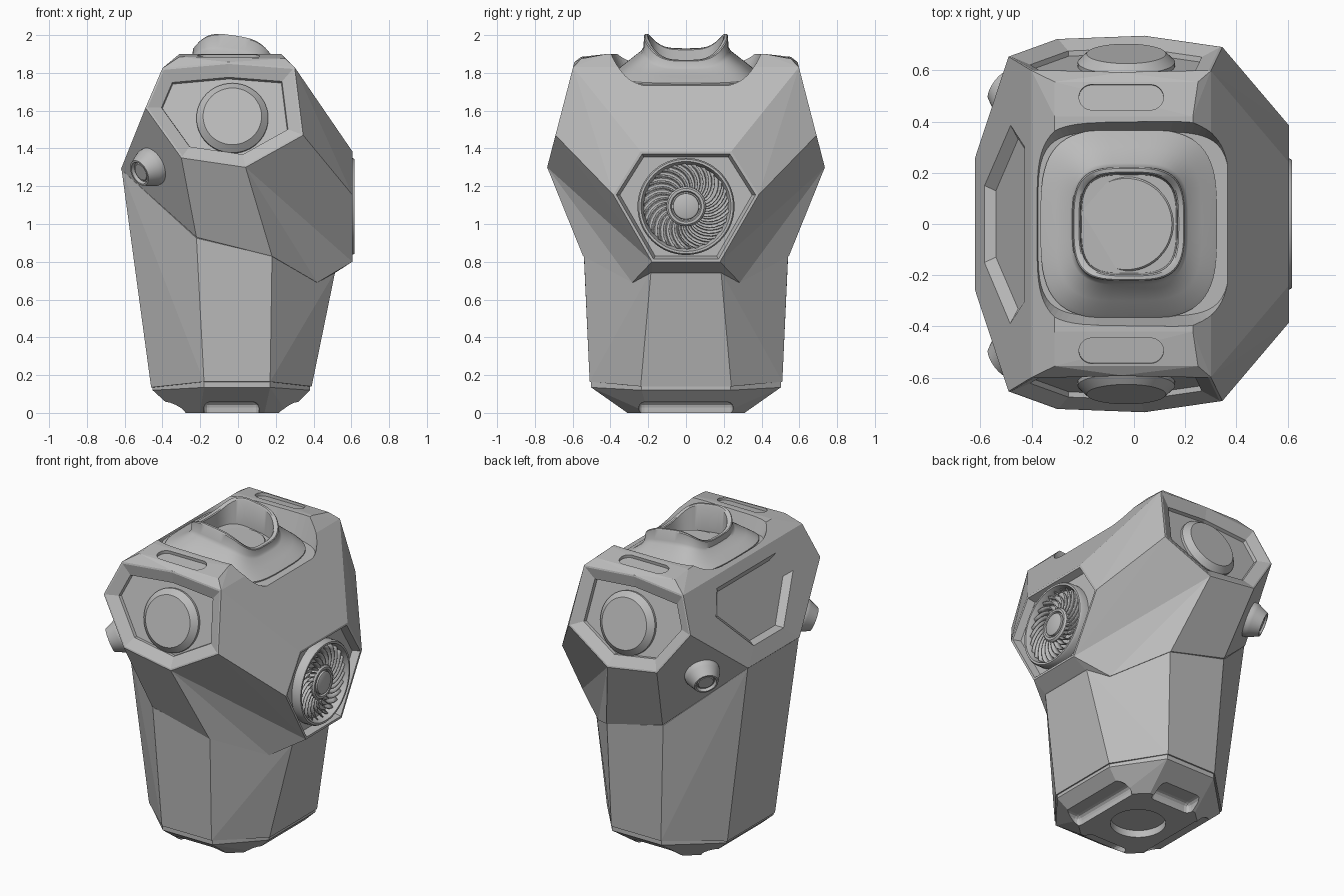
import bpy, bmesh, math
from mathutils import Vector, Matrix

cube = bpy.data.objects.get("Cube")
if cube:
    bpy.data.objects.remove(cube, do_unlink=True)

grey = bpy.data.materials.new("warm_grey")
grey.use_nodes = True
COL = (0.5, 0.5, 0.5, 1)
grey.diffuse_color = COL
grey.node_tree.nodes["Principled BSDF"].inputs["Base Color"].default_value = COL


def finish(bm, name, smooth=False):
    bmesh.ops.recalc_face_normals(bm, faces=bm.faces)
    me = bpy.data.meshes.new(name)
    bm.to_mesh(me)
    bm.free()
    me.materials.append(grey)
    ob = bpy.data.objects.new(name, me)
    bpy.context.collection.objects.link(ob)
    if smooth:
        bpy.ops.object.select_all(action='DESELECT')
        ob.select_set(True)
        bpy.context.view_layer.objects.active = ob
        bpy.ops.object.shade_smooth_by_angle(angle=math.radians(35))
    return ob


def hull(points):
    """Faceted solid around points, mirrored left to right."""
    bm = bmesh.new()
    for x, y, z in points:
        for s in (1, -1):
            bm.verts.new((x, y * s, z))
    res = bmesh.ops.convex_hull(bm, input=bm.verts)
    junk = {g for g in res["geom_interior"] + res["geom_unused"]
            if isinstance(g, bmesh.types.BMVert)}
    bmesh.ops.delete(bm, geom=list(junk), context='VERTS')
    bmesh.ops.dissolve_limit(bm, angle_limit=math.radians(2), verts=bm.verts, edges=bm.edges)
    bmesh.ops.recalc_face_normals(bm, faces=bm.faces)
    return bm


def loft(rings):
    bm = bmesh.new()
    loops = [[bm.verts.new(p) for p in r] for r in rings]
    n = len(loops[0])
    for a, b in zip(loops, loops[1:]):
        for i in range(n):
            bm.faces.new((a[i], a[(i + 1) % n], b[(i + 1) % n], b[i]))
    bm.faces.new(loops[0])
    bm.faces.new(loops[-1])
    return bm


def lathe(name, profile, loc, axis, n=48):
    """Round part from (radius, height) pairs along an axis."""
    m = Matrix.Translation(loc) @ Vector(axis).to_track_quat('Z', 'Y').to_matrix().to_4x4()
    rings = [[m @ Vector((r * math.cos(math.tau * i / n), r * math.sin(math.tau * i / n), h))
              for i in range(n)] for r, h in profile]
    return finish(loft(rings), name, True)


def cut(target, cutter):
    cutter.hide_render = True
    mod = target.modifiers.new("cut", 'BOOLEAN')
    mod.object = cutter
    mod.solver = 'EXACT'
    bpy.context.view_layer.objects.active = target
    bpy.ops.object.modifier_apply(modifier=mod.name)
    bpy.data.objects.remove(cutter, do_unlink=True)


def round_square(cx, ax, ay, height, n=64, power=0.5):
    pts = []
    for i in range(n):
        t = math.tau * i / n
        c, s = math.cos(t), math.sin(t)
        x = cx + ax * math.copysign(abs(c) ** power, c)
        y = ay * math.copysign(abs(s) ** power, s)
        pts.append((x, y, height(x, s)))
    return pts


def shoulder(x, z):
    return (x, 0.59 + (1.86 - z) * 0.259, z)


# Upper torso shell
cheek = [shoulder(.345, 1.47), shoulder(.04, 1.30), (.18, .545, .83),
         (.42, .285, .69), (.605, .18, .80), (.605, .385, 1.155)]
bm = hull(cheek + [shoulder(-.40, 1.825), shoulder(-.05, 1.857), shoulder(.30, 1.83),
                   shoulder(-.30, 1.35), shoulder(-.49, 1.615),
                   (-.31, .42, 1.9), (.23, .42, 1.9), (-.31, .555, 1.885), (.25, .555, 1.875),
                   (.605, .24, 1.385), (.52, .18, .745), (-.22, .55, .93), (-.62, .26, 1.29)])

# Fold the cheeks inward along a crease below the shoulders
for s in (1, -1):
    vs = [min(bm.verts, key=lambda v: (v.co - Vector((x, y * s, z))).length) for x, y, z in cheek]
    old = [f for f in bm.faces if all(v in vs for v in f.verts)]
    bmesh.ops.delete(bm, geom=old, context='FACES')
    a, b, f, e, d, c = vs
    for corners in ((a, b, d), (a, d, c), (b, f, e), (b, e, d)):
        bm.faces.new(corners)
bmesh.ops.holes_fill(bm, edges=[e for e in bm.edges if e.is_boundary], sides=6)
bmesh.ops.recalc_face_normals(bm, faces=bm.faces)
bm.normal_update()


# Shoulder sockets and chest grille frame
def inset(faces, steps):
    for thick, depth in steps:
        bmesh.ops.inset_individual(bm, faces=faces, thickness=thick, depth=depth,
                                   use_even_offset=True)


sockets = [f for f in bm.faces if abs(f.normal.y) > .93 and f.normal.z > .2
           and f.calc_area() > .15]
grille = [f for f in bm.faces if f.normal.x > .99]
inset(sockets, ((.01, 0), (.065, -.03), (.004, -.02)))
inset(grille, ((.014, 0), (.016, -.045)))
torso = finish(bm, "upper_torso")


# Neck well, back window and shoulder slots cut into the torso
def well_floor(x, s=0):
    return 1.782 - .13 * x


cut(torso, finish(loft([round_square(0, .375, .36, well_floor, power=.42),
                        round_square(0, .42, .425, lambda x, s: 1.98, power=.42)]),
                  "well_cutter"))

window = []
for grow, depth in ((.86, -.035), (1.2, .05)):
    for y, t in ((.15, .17), (.385, .63), (.30, .88)):
        t = .52 + (t - .52) * grow
        window.append((-.62 + .22 * t - .925 * depth, y * grow, 1.29 + .535 * t + .38 * depth))
cut(torso, finish(hull(window), "window_cutter"))

for s in (1, -1):
    tilt = Matrix.Translation((-.05, .495 * s, 1.89)) @ Matrix.Rotation(-.12 * s, 4, 'X')
    slot = []
    for h in (-.018, .05):
        slot.append([tilt @ Vector((math.copysign(.115, math.cos(a)) + .05 * math.cos(a),
                                    .05 * math.sin(a), h))
                     for a in (math.tau * (i + .5) / 32 for i in range(32))])
    cut(torso, finish(loft(slot), "slot_cutter"))

# Lower torso
finish(hull([(-.616, .257, 1.286), (-.22, .545, .925), (.18, .54, .83), (.515, .185, .75),
             (-.46, .24, .135), (-.18, .51, .165), (.17, .51, .165),
             (.39, .24, .14)]), "lower_torso")

# Foot block with edge notches and a round socket beneath
foot = finish(hull([(-.452, .235, .142), (-.18, .502, .17), (.17, .502, .17), (.382, .235, .147),
                    (-.452, .235, .12), (-.18, .502, .135), (.17, .502, .135), (.382, .235, .12),
                    (-.32, .2, 0), (-.2, .31, 0), (.14, .31, 0), (.26, .2, 0)]), "foot_block")
cut(foot, lathe("socket_cutter", [(.16, -.05), (.16, .045)], (-.03, 0, 0), (0, 0, 1)))


def notch(cx, cy, hx, hy):
    nb = bmesh.new()
    bmesh.ops.create_cube(nb, size=2, matrix=Matrix.Translation((cx, cy, 0))
                          @ Matrix.Diagonal((hx, hy, .058, 1)))
    bmesh.ops.bevel(nb, geom=nb.edges[:], offset=.03, segments=3, affect='EDGES', profile=.5)
    cut(foot, finish(nb, "notch_cutter"))


for s in (1, -1):
    notch(-.035, .35 * s, .145, .08)
    notch(-.03 + .32 * s, 0, .08, .25)

# Shoulder drums and rear side lamps
for s, side in ((1, "left"), (-1, "right")):
    lathe(side + "_shoulder_drum", [(.19, -.07), (.19, -.034), (.184, -.028), (.155, 0)],
          (-.03, .665 * s, 1.57), (0, s * .968, .25))
    lathe(side + "_rear_lamp", [(.105, -.02), (.105, .02), (.098, .035), (.072, .092),
                                (.062, .092), (.056, .075), (.05, .075), (.045, .082)],
          (-.455, .49 * s, 1.305), (-.735, .558 * s, -.385), 40)


# Neck collar: flared skirt, saddle rim, inner wall
def rim(x, s):
    return 1.895 - .15 * x + .1 * s * s


sections = [(.345, .37, 0), (.345, .37, .06), (.332, .355, .13), (.285, .30, .34),
            (.232, .238, .58), (.222, .226, .68), (.218, .222, .97), (.214, .217, 1),
            (.195, .203, 1), (.19, .197, .96), (.185, .192, .2)]
finish(loft([round_square(-.02, ax, ay,
                          lambda x, s: well_floor(x) * (1 - f) + rim(x, s) * f, power=.58)
             for ax, ay, f in sections]), "neck_collar", True)
lathe("neck_plug", [(.185, 0), (.185, .075), (.178, .082)], (-.03, 0, 1.75), (0, 0, 1))

# Chest fan: ring, hub, swirled blades
FAN = Vector((.56, 0, 1.093))
lathe("fan_ring", [(.257, -.01), (.257, .045), (.25, .057), (.238, .057), (.228, .035),
                   (.222, .003), (.1, .003)], FAN, (1, 0, 0), 64)
lathe("fan_hub", [(.105, 0), (.105, .035), (.095, .046), (.082, .046), (.076, .034),
                  (.07, .034), (.068, .048), (.06, .052)], FAN, (1, 0, 0), 48)
bm = bmesh.new()
COUNT, STEPS = 26, 6
for k in range(COUNT):
    prev = None
    for j in range(STEPS + 1):
        t = j / STEPS
        r = .095 + .132 * t
        a = math.tau * k / COUNT + .62 * t ** 1.4
        pair = [bm.verts.new(FAN + Vector((x, r * math.cos(a + d), r * math.sin(a + d))))
                for x, d in ((.002, .11), (.036, 0))]
        if prev:
            bm.faces.new((prev[0], prev[1], pair[1], pair[0]))
        prev = pair
blades = finish(bm, "fan_blades", True)
solid = blades.modifiers.new("thickness", 'SOLIDIFY')
solid.thickness = .006
